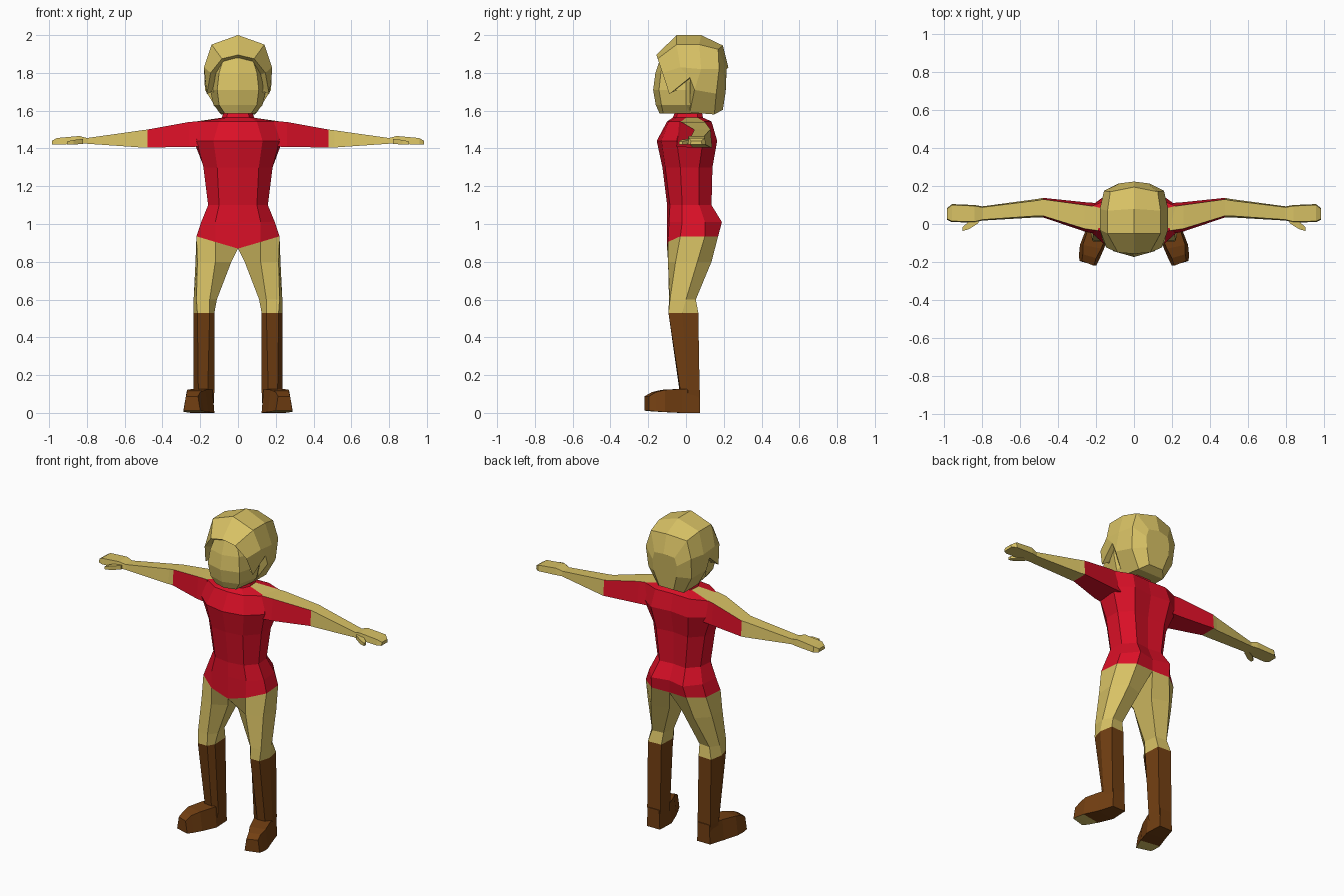
import bpy, bmesh


def material(name, rgb):
    m = bpy.data.materials.new(name)
    m.diffuse_color = (*rgb, 1)
    return m


TAN = material("tan", (0.69, 0.54, 0.13))
RED = material("red", (0.70, 0.005, 0.02))
BROWN = material("brown", (0.17, 0.05, 0.006))


def full(half):
    """Complete a half outline by mirroring it over x = 0."""
    return half + [(-x, y, z) for x, y, z in reversed(half) if x > 0]


def level(z, pts):
    return [(x, y, z) for x, y in pts]


def box_ring(x, y0, y1, z0, z1, inset=0.0):
    """Four-sided section across x; the top may be narrower."""
    return [(x, y0, z0), (x, y0 + inset, z1), (x, y1 - inset, z1), (x, y1, z0)]


def loft(name, rings, mat, mirror=False, second=None, rule=None):
    """Skin closed rings, cap the ends, optionally recolour faces by a rule."""
    bm = bmesh.new()
    rows = [[bm.verts.new(p) for p in r] for r in rings]
    n = len(rows[0])
    for a, b in zip(rows, rows[1:]):
        for i in range(n):
            j = (i + 1) % n
            bm.faces.new((a[i], a[j], b[j], b[i]))
    bm.faces.new(rows[0])
    bm.faces.new(rows[-1])
    bmesh.ops.recalc_face_normals(bm, faces=bm.faces)
    bm.normal_update()
    if rule:
        for f in bm.faces:
            f.material_index = int(rule(f.normal, f.calc_center_median()))
    me = bpy.data.meshes.new(name)
    bm.to_mesh(me)
    bm.free()
    me.materials.append(mat)
    if second:
        me.materials.append(second)
    ob = bpy.data.objects.new(name, me)
    bpy.context.collection.objects.link(ob)
    if mirror:
        ob.modifiers.new("mirror", 'MIRROR').use_mirror_merge = False
    return ob


# Shirt, with a V-shaped hem at the front and bare shoulder tops
hem = [(0, -.1, .87), (.12, -.095, .905), (.22, -.03, .935),
       (.21, .1, .935), (.12, .17, .935), (0, .165, .935)]
torso = [hem,
         level(1.01, [(0, -.1), (.12, -.09), (.195, -.02), (.185, .1), (.11, .19), (0, .165)]),
         level(1.10, [(0, -.1), (.1, -.085), (.158, -.02), (.15, .07), (.09, .135), (0, .125)]),
         level(1.30, [(0, -.125), (.11, -.11), (.183, -.03), (.18, .07), (.11, .14), (0, .125)]),
         level(1.44, [(0, -.155), (.13, -.13), (.22, -.05), (.235, .09), (.13, .165), (0, .15)]),
         level(1.543, [(0, -.1), (.1, -.09), (.2, -.025), (.22, .095), (.12, .135), (0, .13)]),
         level(1.563, [(0, -.07), (.06, -.05), (.085, 0), (.08, .06), (.05, .09), (0, .09)]),
         level(1.61, [(0, -.05), (.05, -.04), (.07, 0), (.07, .06), (.05, .08), (0, .08)])]
loft("shirt", [full(r) for r in torso], RED, second=TAN,
     rule=lambda n, c: n.z > .8 and abs(c.x) > .1 and -.01 < c.y < .08)

# Sleeves (tan on the top face), forearms, hands, thumbs
loft("sleeve", [box_ring(.19, -.055, .11, 1.41, 1.545, .02),
                box_ring(.26, -.04, .115, 1.408, 1.54, .015),
                box_ring(.48, .035, .138, 1.405, 1.5, .008)],
     RED, True, TAN, lambda n, c: n.z > .8)
loft("forearm", [box_ring(.48, .035, .138, 1.405, 1.5, .008),
                 box_ring(.51, .035, .132, 1.405, 1.496, .008),
                 box_ring(.80, .018, .093, 1.425, 1.455, .005)], TAN, True)
loft("hand", [box_ring(.80, .018, .093, 1.425, 1.455, .005),
              box_ring(.84, .008, .1, 1.425, 1.466, .005),
              box_ring(.96, .01, .105, 1.42, 1.455, .005),
              box_ring(.985, .022, .085, 1.42, 1.44, .005)], TAN, True)
loft("thumb", [box_ring(.82, .005, .04, 1.425, 1.45),
               box_ring(.87, -.027, .015, 1.42, 1.445),
               box_ring(.905, -.037, -.018, 1.42, 1.437)], TAN, True)

# Trouser legs and boot shafts
knee = level(.53, [(.125, -.05), (.15, -.093), (.215, -.093), (.235, -.02), (.22, .065), (.13, .06)])
loft("trouser_leg", [
    hem,
    level(.80, [(.035, -.05), (.12, -.095), (.215, -.055), (.225, .06), (.15, .135), (.045, .1)]),
    level(.60, [(.112, -.04), (.15, -.09), (.22, -.085), (.235, 0), (.2, .052), (.125, .045)]),
    knee], TAN, True)
loft("boot_shaft", [
    knee,
    level(.12, [(.125, -.02), (.16, -.035), (.21, -.03), (.235, .01), (.22, .072), (.13, .07)]),
    level(.02, [(.13, -.02), (.16, -.035), (.21, -.03), (.23, .01), (.215, .072), (.135, .07)])],
     BROWN, True)


# Feet, turned outwards, with a tan patch under the toes
def foot_ring(xa, ya, xb, yb, z0, z1, inset):
    return [(xa, ya, z0), (xa + inset, ya, z1), (xb - inset, yb, z1), (xb, yb, z0)]


loft("boot_foot", [foot_ring(.13, .075, .22, .075, 0, .12, .005),
                   foot_ring(.125, -.035, .25, -.02, 0, .127, .01),
                   foot_ring(.158, -.13, .285, -.11, .005, .122, .015),
                   foot_ring(.18, -.18, .29, -.16, .008, .11, .02),
                   foot_ring(.2, -.22, .288, -.195, .012, .088, .012)],
     BROWN, True, TAN, lambda n, c: n.z < -.5 and c.y < -.1)

# Face
face = [level(1.585, [(0, -.14), (.07, -.12), (.09, .02), (.06, .1)]),
        level(1.63, [(0, -.16), (.1, -.13), (.13, 0), (.1, .1)]),
        level(1.71, [(0, -.174), (.11, -.143), (.148, 0), (.1, .1)]),
        level(1.80, [(0, -.162), (.1, -.133), (.148, 0), (.1, .1)]),
        level(1.88, [(0, -.135), (.075, -.118), (.12, 0), (.1, .1)])]
loft("face", [full(r) for r in face], TAN)

# Hair cap: arched sections running from the forehead rim to the back
hair = [[(0, -.10, 1.86), (.07, -.10, 1.85), (.12, -.08, 1.79), (.13, -.05, 1.72), (.12, 0, 1.73)],
        [(0, -.157, 1.895), (.085, -.15, 1.875), (.145, -.125, 1.80), (.165, -.088, 1.687), (.14, -.07, 1.70)],
        [(0, -.05, 2.0), (.14, -.05, 1.95), (.18, -.03, 1.83), (.178, .02, 1.775), (.14, .02, 1.77)],
        [(0, .08, 2.0), (.14, .07, 1.95), (.18, .08, 1.82), (.175, .045, 1.71), (.1, .02, 1.59)],
        [(0, .195, 1.945), (.125, .17, 1.925), (.158, .175, 1.82), (.15, .16, 1.69), (.09, .15, 1.58)],
        [(0, .224, 1.83), (.07, .215, 1.82), (.085, .212, 1.77), (.08, .21, 1.70), (.05, .195, 1.605)]]
loft("hair", [full(r) for r in hair], TAN)
